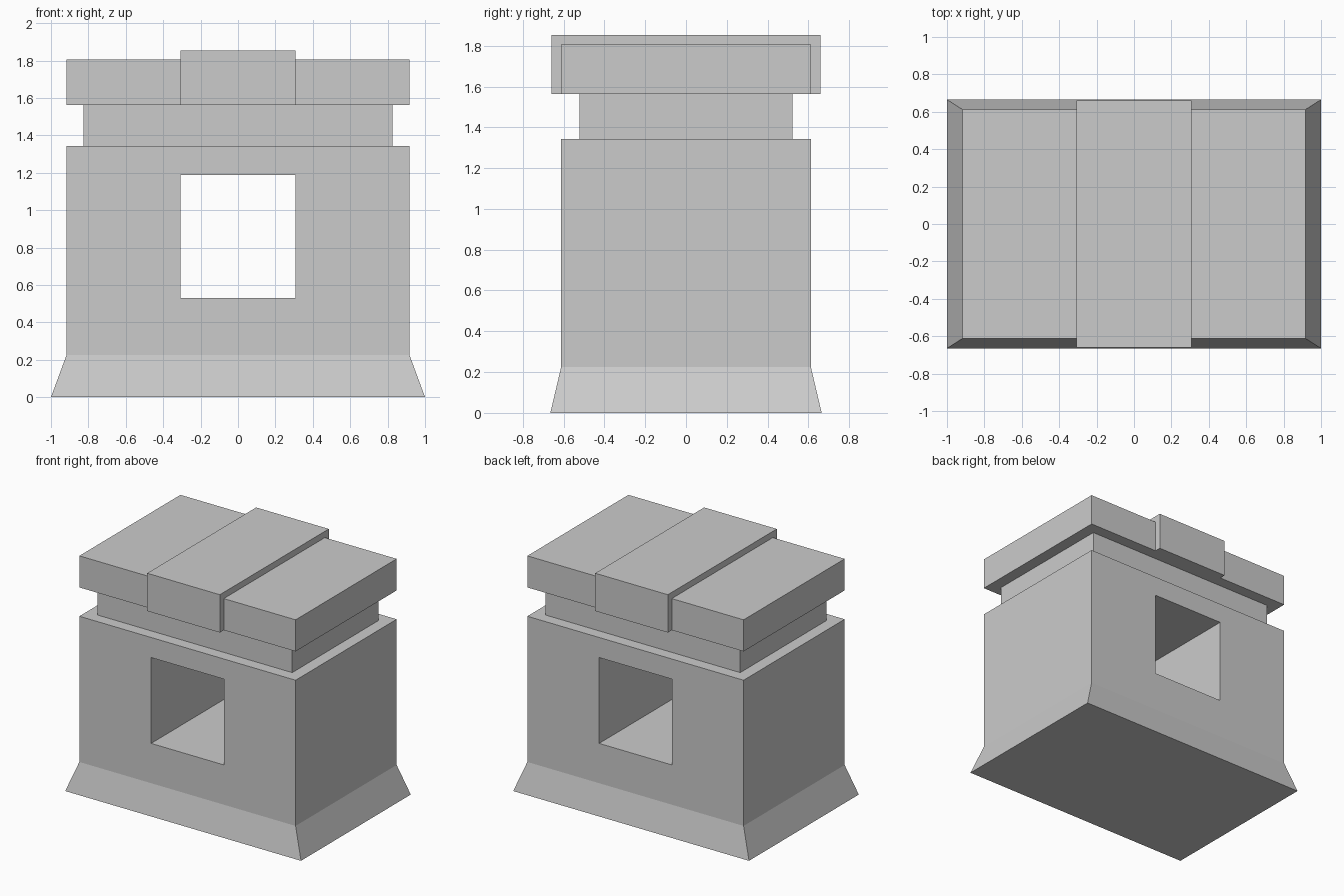
import bpy, bmesh

if "Cube" in bpy.data.objects:
    bpy.data.objects.remove(bpy.data.objects["Cube"])


def loft(name, rings):
    """Closed solid through stacked rectangles given as (half_x, half_y, z)."""
    bm = bmesh.new()
    loops = [[bm.verts.new((sx * hx, sy * hy, z))
              for sx, sy in ((-1, -1), (1, -1), (1, 1), (-1, 1))]
             for hx, hy, z in rings]
    bm.faces.new(loops[0][::-1])
    bm.faces.new(loops[-1])
    for low, high in zip(loops, loops[1:]):
        for i in range(4):
            j = (i + 1) % 4
            bm.faces.new((low[i], low[j], high[j], high[i]))
    bmesh.ops.recalc_face_normals(bm, faces=bm.faces)
    mesh = bpy.data.meshes.new(name)
    bm.to_mesh(mesh)
    bm.free()
    obj = bpy.data.objects.new(name, mesh)
    bpy.context.collection.objects.link(obj)
    return obj


# Flared foot, block, recessed neck and cap slab in one stepped shell
pillar = loft("stepped_block", [
    (1.0, 0.665, 0.0),
    (0.917, 0.612, 0.225),
    (0.917, 0.612, 1.342),
    (0.826, 0.523, 1.342),
    (0.826, 0.523, 1.563),
    (0.917, 0.612, 1.563),
    (0.917, 0.612, 1.805),
])

# Raised band running front to back over the cap
loft("cap_band", [(0.308, 0.66, 1.563), (0.308, 0.66, 1.853)])

# Rectangular opening straight through the block
cutter = loft("opening_cutter", [(0.308, 1.0, 0.53), (0.308, 1.0, 1.188)])
cutter.hide_render = True
cut = pillar.modifiers.new("opening", "BOOLEAN")
cut.operation = "DIFFERENCE"
cut.solver = "EXACT"
cut.object = cutter
bpy.context.view_layer.objects.active = pillar
bpy.ops.object.modifier_apply(modifier=cut.name)
bpy.data.objects.remove(cutter)
